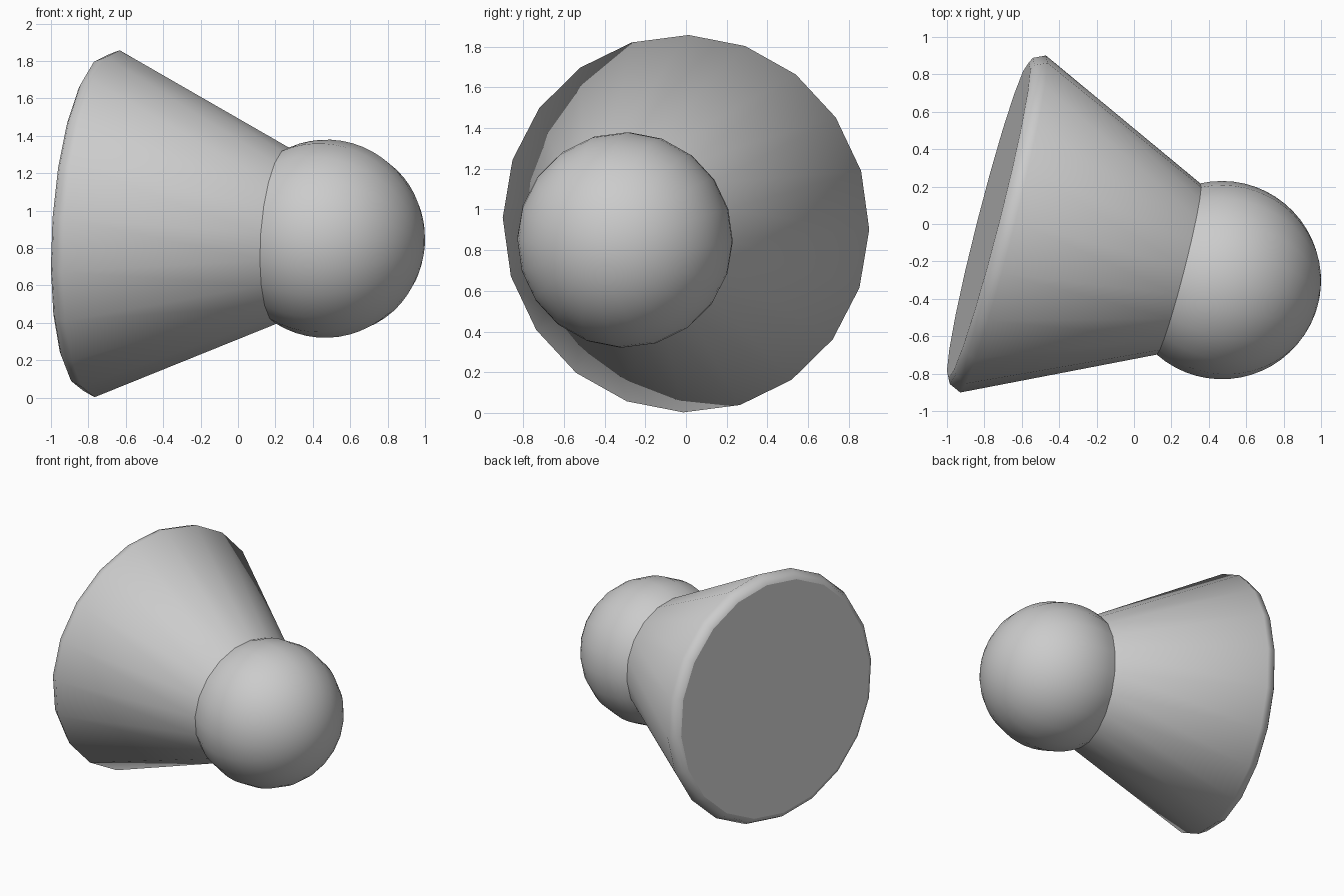
import bpy, bmesh
from math import sin, cos, pi, acos
from mathutils import Vector

if "Cube" in bpy.data.objects:
    bpy.data.objects.remove(bpy.data.objects["Cube"])

SIDES = 20
RIM = Vector((-0.70, 0.0, 0.93))       # centre of the wide rim
BALL = Vector((0.47, -0.30, 0.85))     # centre of the ball
R_BALL = 0.53

# tilted axis running from the rim to the ball, with two cross directions
axis = (BALL - RIM).normalized()
u = Vector((0, 0.03, 0.93))
u = (u - axis * u.dot(axis)).normalized()
v = axis.cross(u)
length = (BALL - RIM).length

# profile (distance along axis, radius): rounded base edge, cone, ball
profile = [(-0.08, 0.87), (-0.065, 0.90), (0.0, 0.93)]
start, rings = acos(-0.24 / R_BALL), 18
for i in range(rings):
    a = start * (1 - i / rings)
    profile.append((length + R_BALL * cos(a), R_BALL * sin(a)))
sharp_rings = (0, 3)                   # base edge and neck stay crisp

bm = bmesh.new()
loops = []
for d, r in profile:
    loops.append([bm.verts.new(RIM + axis * d + (u * cos(t) + v * sin(t)) * r)
                  for t in (2 * pi * k / SIDES for k in range(SIDES))])
for a, b in zip(loops, loops[1:]):
    for k in range(SIDES):
        n = (k + 1) % SIDES
        bm.faces.new((a[k], a[n], b[n], b[k]))

# flat base and ball tip
bm.faces.new(loops[0][::-1])
tip = bm.verts.new(RIM + axis * (length + R_BALL))
for k in range(SIDES):
    bm.faces.new((loops[-1][k], loops[-1][(k + 1) % SIDES], tip))

bmesh.ops.recalc_face_normals(bm, faces=bm.faces)
for f in bm.faces:
    f.smooth = True
for i in sharp_rings:
    for k in range(SIDES):
        bm.edges.get((loops[i][k], loops[i][(k + 1) % SIDES])).smooth = False

mesh = bpy.data.meshes.new("cone_with_ball")
bm.to_mesh(mesh)
bm.free()
bpy.context.collection.objects.link(bpy.data.objects.new("cone_with_ball", mesh))
